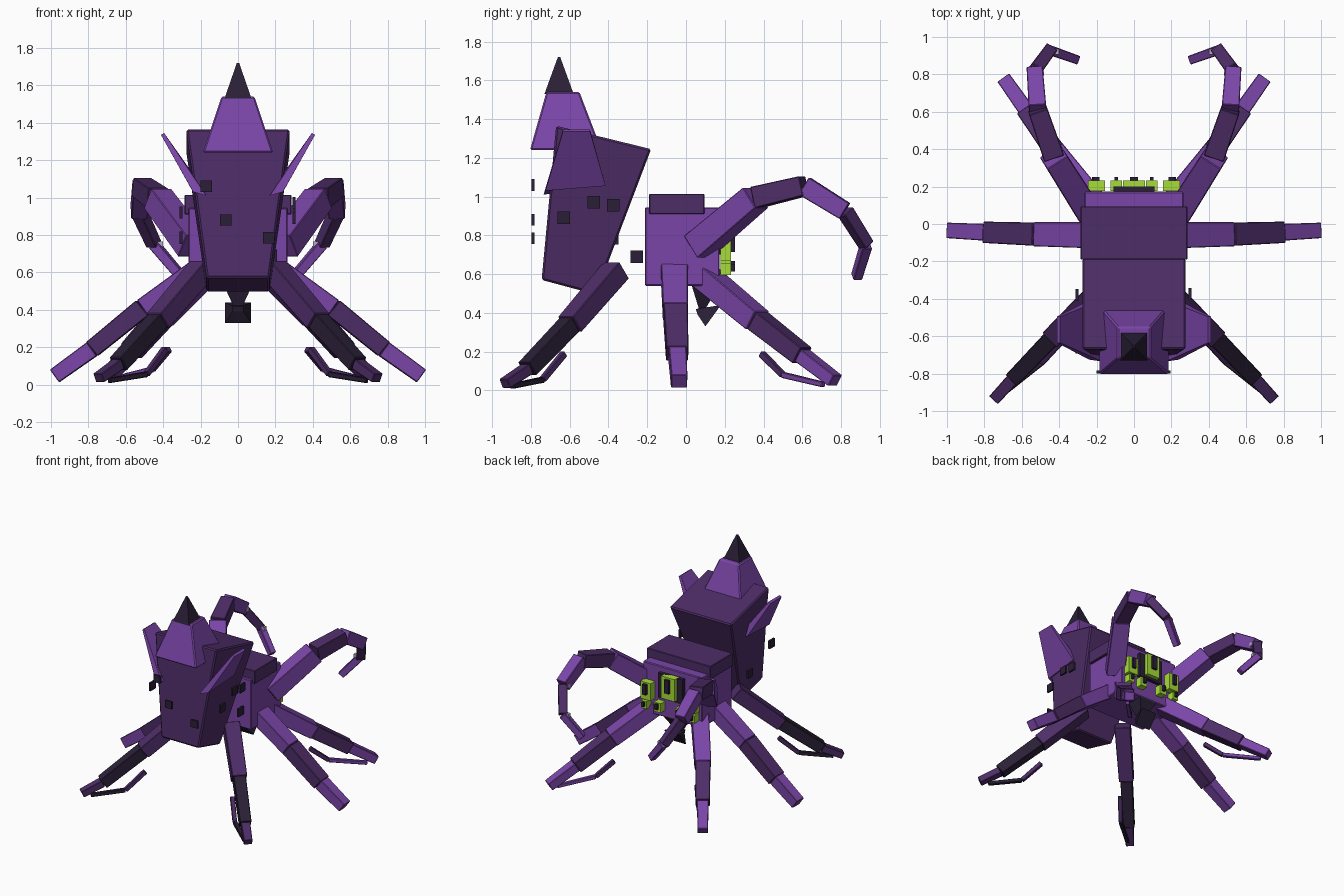
import bpy
from mathutils import Vector

if "Cube" in bpy.data.objects:
    bpy.data.objects.remove(bpy.data.objects["Cube"])


def material(name, rgb):
    m = bpy.data.materials.new(name)
    m.diffuse_color = (*rgb, 1)
    m.use_nodes = True
    m.node_tree.nodes["Principled BSDF"].inputs["Base Color"].default_value = m.diffuse_color
    return m


LIGHT = material("light_purple", (0.195, 0.06, 0.39))
MID = material("deep_purple", (0.075, 0.026, 0.135))
DARK = material("near_black", (0.023, 0.014, 0.037))
GREEN = material("lime", (0.38, 0.72, 0.04))
PALE = material("pale_pin", (0.5, 0.4, 0.6))


def loft(name, a, b, mat, bevel=0):
    """Six-sided block between two four-point rings."""
    me = bpy.data.meshes.new(name)
    faces = [(3, 2, 1, 0), (4, 5, 6, 7)]
    faces += [(i, (i + 1) % 4, (i + 1) % 4 + 4, i + 4) for i in range(4)]
    me.from_pydata([tuple(v) for v in list(a) + list(b)], [], faces)
    me.materials.append(mat)
    ob = bpy.data.objects.new(name, me)
    bpy.context.collection.objects.link(ob)
    # consistent outward normals
    import bmesh
    bm = bmesh.new()
    bm.from_mesh(me)
    bmesh.ops.recalc_face_normals(bm, faces=bm.faces)
    bm.to_mesh(me)
    bm.free()
    if bevel:
        mod = ob.modifiers.new("edge", "BEVEL")
        mod.width, mod.segments = bevel, 1
    return ob


def ring(hx, front, back, cx=0):
    """Rectangle spanning x, with (y, z) given for its front and back edges."""
    return [(cx - hx, *front), (cx + hx, *front), (cx + hx, *back), (cx - hx, *back)]


def box(name, c, size, mat, bevel=0):
    (x, y, z), (w, d, h) = c, [v / 2 for v in size]
    return loft(name, ring(w, (y - d, z - h), (y + d, z - h), x),
                ring(w, (y - d, z + h), (y + d, z + h), x), mat, bevel)


def segment(name, a, b, w, h, mat, taper=0.92):
    """Square bar from a to b; w and h are half width and half thickness."""
    a, b = Vector(a), Vector(b)
    d = (b - a).normalized()
    side = d.cross(Vector((0, 0, 1))).normalized()
    up = side.cross(d)

    def section(p, k):
        return [p + side * w * k * i + up * h * k * j
                for i, j in ((-1, -1), (1, -1), (1, 1), (-1, 1))]
    return loft(name, section(a, 1), section(b, taper), mat, 0.004)


def limb(name, pts, halves, mats, s):
    pts = [Vector((x * s, y, z)) for x, y, z in pts]
    for i, (w, h) in enumerate(halves):
        segment(f"{name}_{i + 1}", pts[i], pts[i + 1], w, h, mats[i])


# Head: tapered block leaning forward
loft("head", ring(0.168, (-0.745, 0.57), (-0.465, 0.495)),
     ring(0.277, (-0.67, 1.365), (-0.18, 1.245)), MID, 0.01)

# Horn and its dark tip
loft("horn", ring(0.188, (-0.805, 1.24), (-0.435, 1.24)),
     ring(0.088, (-0.72, 1.54), (-0.55, 1.54)), LIGHT, 0.008)
loft("horn_tip", ring(0.072, (-0.73, 1.53), (-0.58, 1.53)),
     ring(0.006, (-0.661, 1.72), (-0.649, 1.72)), DARK)

# Body and raised back plate
box("body", (0, -0.02, 0.742), (0.53, 0.385, 0.405), LIGHT, 0.006)
box("back_plate", (0, -0.048, 0.962), (0.57, 0.285, 0.105), MID, 0.004)

# Spinneret under the rear of the body
loft("spinneret_neck", ring(0.08, (0.03, 0.54), (0.17, 0.54)),
     ring(0.02, (0.07, 0.41), (0.10, 0.42)), DARK)
loft("spinneret", ring(0.03, (0.05, 0.42), (0.06, 0.39)),
     ring(0.07, (0.18, 0.44), (0.10, 0.33)), DARK)

# Rear glowing panels with dark slits
box("panel_backing", (0, 0.175, 0.80), (0.22, 0.05, 0.2), DARK)
panels = [(0, 0.81, 0.12, 0.18)]
for s in (1, -1):
    panels += [(s * 0.2, 0.74, 0.09, 0.14), (s * 0.095, 0.635, 0.06, 0.075),
               (s * 0.215, 0.625, 0.05, 0.06)]
for i, (x, z, w, h) in enumerate(panels):
    box(f"panel_{i}", (x, 0.205, z), (w, 0.055, h), GREEN)
    box(f"panel_slit_{i}", (x, 0.242, z + h * 0.12), (w * 0.35, 0.02, h * 0.6), DARK)

# Floating flakes around the head
for x, z in ((-0.17, 1.06), (-0.065, 0.88), (0.165, 0.785)):
    box("front_flake", (x, -0.79, z), (0.06, 0.016, 0.06), DARK)
for x, y, z in ((0.3, -0.63, 0.89), (0.3, -0.475, 0.97), (0.3, -0.375, 0.955),
                (0.2, -0.255, 0.69), (-0.305, -0.66, 0.92), (-0.305, -0.38, 0.785)):
    box("side_flake", (x, y, z), (0.016, 0.065, 0.065), DARK)

LEG = [(0.065, 0.06), (0.056, 0.052), (0.042, 0.036)]
for s, side in ((1, "right"), (-1, "left")):
    # Ear blade flaring outwards
    loft(f"{side}_ear",
         [(s * 0.17, -0.735, 1.01), (s * 0.24, -0.725, 1.03),
          (s * 0.255, -0.415, 1.055), (s * 0.19, -0.415, 1.055)],
         [(s * 0.395, -0.635, 1.345), (s * 0.412, -0.635, 1.335),
          (s * 0.412, -0.495, 1.335), (s * 0.395, -0.495, 1.345)], LIGHT)

    # Walking legs
    limb(f"{side}_front_leg",
         [(0.19, -0.36, 0.62), (0.43, -0.60, 0.34), (0.64, -0.82, 0.11), (0.745, -0.935, 0.035)],
         [(0.06, 0.055), (0.046, 0.046), (0.034, 0.028)], [MID, DARK, MID], s)
    limb(f"{side}_middle_leg",
         [(0.2, -0.06, 0.63), (0.51, -0.055, 0.41), (0.78, -0.045, 0.19), (0.98, -0.035, 0.046)],
         [(0.07, 0.055), (0.062, 0.052), (0.045, 0.045)], [LIGHT, MID, LIGHT], s)
    limb(f"{side}_rear_leg",
         [(0.17, 0.07, 0.61), (0.41, 0.37, 0.36), (0.57, 0.6, 0.18), (0.69, 0.77, 0.05)],
         LEG, [LIGHT, MID, LIGHT], s)

    # Thin spurs beside the feet
    spur = [(0.017, 0.017), (0.015, 0.015)]
    limb(f"{side}_front_spur", [(0.39, -0.63, 0.19), (0.49, -0.74, 0.055), (0.69, -0.90, 0.022)],
         spur, [MID, DARK], s)
    limb(f"{side}_rear_spur", [(0.37, 0.39, 0.19), (0.46, 0.5, 0.08), (0.66, 0.71, 0.03)],
         spur, [MID, LIGHT], s)

    # Curled upper arm
    arm = [(0.24, 0.06, 0.74), (0.43, 0.36, 0.995), (0.515, 0.61, 1.055),
           (0.53, 0.82, 0.925), (0.45, 0.93, 0.75), (0.31, 0.88, 0.585)]
    limb(f"{side}_arm", arm,
         [(0.07, 0.07), (0.056, 0.056), (0.047, 0.052), (0.036, 0.034), (0.026, 0.028)],
         [LIGHT, MID, LIGHT, MID, LIGHT], s)
    for x, y, z in arm[3:5]:
        box(f"{side}_arm_pin", (s * (x - 0.035), y - 0.01, z), (0.03, 0.03, 0.03), PALE)
